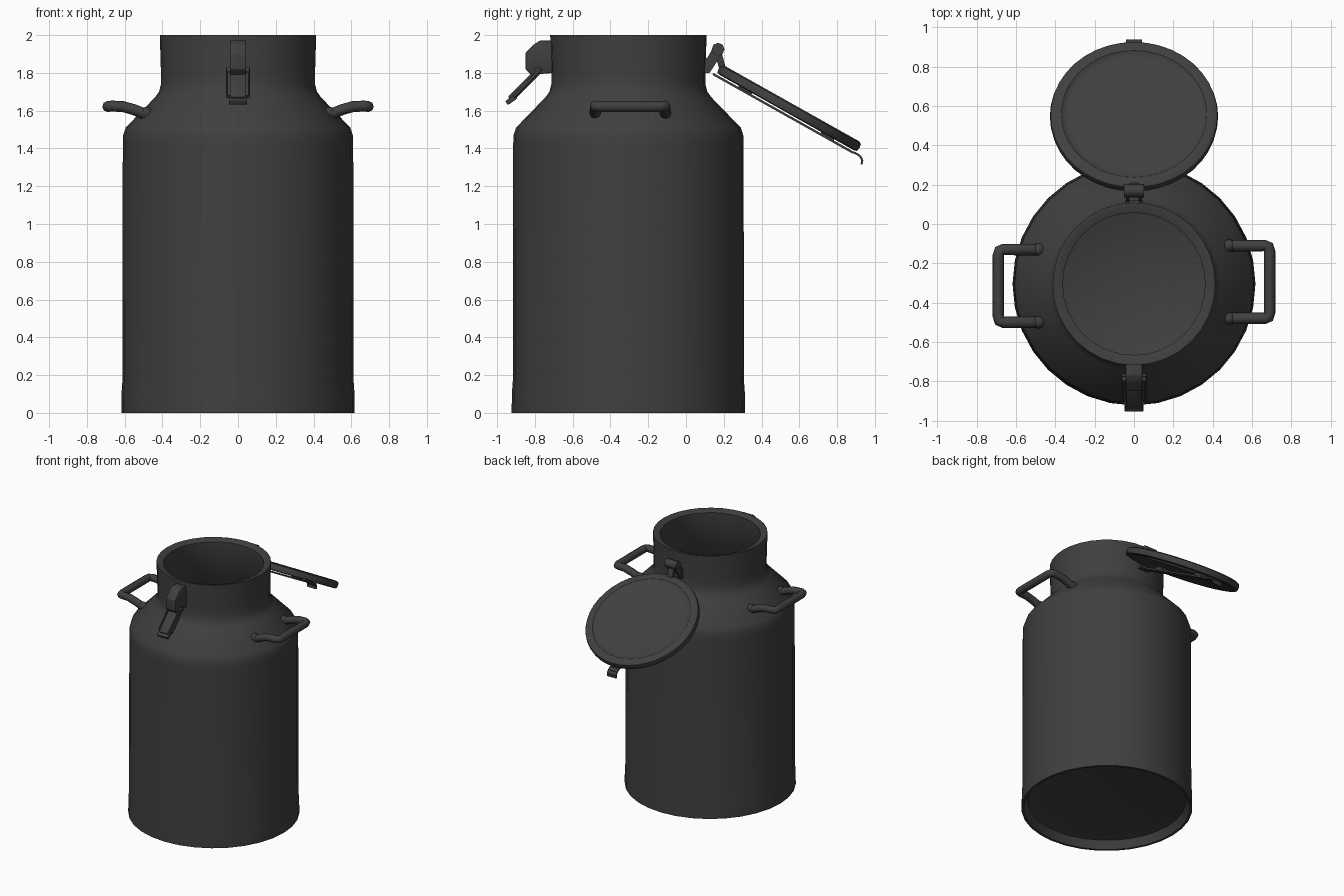
import bpy, bmesh, math
from mathutils import Matrix, Vector

if "Cube" in bpy.data.objects:
    bpy.data.objects.remove(bpy.data.objects["Cube"])

steel = bpy.data.materials.new("dark grey metal")
steel.use_nodes = True
GREY = (0.05, 0.05, 0.05, 1)
steel.diffuse_color = GREY
steel.node_tree.nodes["Principled BSDF"].inputs["Base Color"].default_value = GREY

AXIS_Y = -0.305


def add(name, mesh, smooth=True, angle=35):
    ob = bpy.data.objects.new(name, mesh)
    bpy.context.collection.objects.link(ob)
    mesh.materials.clear()
    mesh.materials.append(steel)
    if smooth:
        bpy.ops.object.select_all(action="DESELECT")
        ob.select_set(True)
        bpy.context.view_layer.objects.active = ob
        bpy.ops.object.shade_smooth_by_angle(angle=math.radians(angle))
    return ob


def finish(name, bm, smooth=True, angle=35):
    bmesh.ops.recalc_face_normals(bm, faces=bm.faces)
    mesh = bpy.data.meshes.new(name)
    bm.to_mesh(mesh)
    bm.free()
    return add(name, mesh, smooth, angle)


def lathe(name, profile, sides=32, angle=35):
    """Spin an (radius, z) outline around the z axis."""
    bm = bmesh.new()
    verts = [bm.verts.new((r, 0, z)) for r, z in profile]
    edges = [bm.edges.new(pair) for pair in zip(verts, verts[1:])]
    bmesh.ops.spin(bm, geom=verts + edges, axis=(0, 0, 1), cent=(0, 0, 0),
                   angle=math.tau, steps=sides)
    bmesh.ops.remove_doubles(bm, verts=bm.verts, dist=1e-4)
    return finish(name, bm, True, angle)


def plate(name, outline, half_width, bevel=0.0, x=0.0):
    """Extrude a (y, z) outline along x, centred on x."""
    bm = bmesh.new()
    face = bm.faces.new([bm.verts.new((x - half_width, y, z)) for y, z in outline])
    out = bmesh.ops.extrude_face_region(bm, geom=[face])
    moved = [v for v in out["geom"] if isinstance(v, bmesh.types.BMVert)]
    bmesh.ops.translate(bm, verts=moved, vec=(2 * half_width, 0, 0))
    if bevel:
        bmesh.ops.bevel(bm, geom=bm.edges[:], offset=bevel, segments=2,
                        profile=0.5, affect="EDGES")
    return finish(name, bm)


def strip(a, b, thick):
    """Outline of a straight bar between two (y, z) points."""
    a, b = Vector(a), Vector(b)
    d = (b - a).normalized() * thick / 2
    n = Vector((-d.y, d.x))
    return [a + n, b + n, b - n, a - n]


def rod(name, points, radius, cyclic=False, smooth_path=False):
    """Round bar along a path."""
    curve = bpy.data.curves.new(name, "CURVE")
    curve.dimensions = "3D"
    curve.bevel_depth = radius
    curve.bevel_resolution = 2
    curve.use_fill_caps = True
    spline = curve.splines.new("POLY")
    spline.points.add(len(points) - 1)
    for p, co in zip(spline.points, points):
        p.co = (*co, 1)
    spline.use_cyclic_u = cyclic
    temp = bpy.data.objects.new(name + " path", curve)
    bpy.context.collection.objects.link(temp)
    bpy.context.view_layer.update()
    mesh = bpy.data.meshes.new_from_object(
        temp.evaluated_get(bpy.context.evaluated_depsgraph_get()))
    bpy.data.objects.remove(temp)
    return add(name, mesh, True, 50)


# Can: recessed base, straight wall, sloping shoulder, open neck and hollow inside
can = lathe("can_body", [
    (0, 0.09), (0.45, 0.085), (0.57, 0.06), (0.6, 0.0), (0.618, 0.0), (0.617, 0.1),
    (0.612, 0.17), (0.61, 1.42), (0.608, 1.47), (0.595, 1.51), (0.44, 1.67),
    (0.418, 1.7), (0.408, 1.74), (0.408, 1.8), (0.414, 2.0), (0.4, 2.0),
    (0.362, 1.985), (0.362, 1.72), (0.56, 1.49), (0.575, 1.4),
    (0.575, 0.2), (0.5, 0.13), (0, 0.12)], angle=50)
can.location.y = AXIS_Y

# Carrying handles, one on each side
for side, name in ((1, "left_handle"), (-1, "right_handle")):
    mid = AXIS_Y + 0.01 * side
    half = [(0.47, 0.185, 1.575), (0.5, 0.185, 1.585), (0.55, 0.185, 1.605),
            (0.61, 0.185, 1.622), (0.665, 0.185, 1.624), (0.685, 0.178, 1.623),
            (0.69, 0.155, 1.622)]
    path = half + [(x, -y, z) for x, y, z in reversed(half)]
    rod(name, [(side * x, mid + y, z) for x, y, z in path], 0.029)
    # Feet welded to the shoulder
    for end in (-1, 1):
        bm = bmesh.new()
        bmesh.ops.create_uvsphere(bm, u_segments=12, v_segments=8, radius=0.032)
        bmesh.ops.translate(bm, verts=bm.verts,
                            vec=(side * 0.485, mid + end * 0.185, 1.588))
        finish(name + "_foot", bm)

# Lid, built flat and then swung open on its hinge
TILT = Matrix.Translation((0, 0.56, 1.638)) @ Matrix.Rotation(math.radians(-29.3), 4, "X")
lid_parts = [lathe("lid", [
    (0, -0.014), (0.33, -0.014), (0.355, -0.011), (0.37, 0), (0.41, 0), (0.424, -0.008),
    (0.428, -0.025), (0.424, -0.05), (0.41, -0.055), (0.385, -0.055),
    (0.37, -0.045), (0, -0.04)], sides=40)]

# Strap under the lid with a curled catch at its free end
lid_parts.append(plate("lid_strap", strip((-0.44, -0.068), (0.41, -0.068), 0.012), 0.04))
for y in (-0.25, 0.25):
    lid_parts.append(plate("strap_spacer", strip((y - 0.04, -0.053), (y + 0.04, -0.053), 0.03), 0.03))
catch = [(0.4, -0.068), (0.428, -0.064), (0.452, -0.066), (0.472, -0.078), (0.48, -0.1)]
for a, b in zip(catch, catch[1:]):
    lid_parts.append(plate("lid_catch", strip(a, b, 0.011), 0.04))
for part in lid_parts:
    part.matrix_world = TILT

# Hinge: neck bracket, knuckle and lid arm
for side in (-1, 1):
    plate("hinge_bracket", [(0.09, 1.8), (0.125, 1.8), (0.2, 1.915), (0.185, 1.945),
                            (0.15, 1.945), (0.09, 1.84)], 0.008, x=side * 0.032)
rod("hinge_pin", [(-0.05, 0.17, 1.925), (0.05, 0.17, 1.925)], 0.034)
plate("hinge_arm", strip((0.165, 1.925), (0.2, 1.8), 0.035), 0.024, 0.004)
plate("hinge_base", [(0.09, 1.8), (0.12, 1.8), (0.12, 1.88), (0.09, 1.88)], 0.045)

# Toggle latch on the front of the neck
plate("latch_block", [(-0.7, 1.97), (-0.77, 1.972), (-0.8, 1.955), (-0.85, 1.905),
                      (-0.85, 1.82), (-0.82, 1.79), (-0.7, 1.8)], 0.043, 0.006)
plate("latch_lever", strip((-0.78, 1.81), (-0.93, 1.66), 0.035), 0.04, 0.005)
plate("latch_lip", strip((-0.9, 1.675), (-0.95, 1.64), 0.025), 0.048, 0.005)
rod("latch_wire", [(-0.058, -0.77, 1.82), (0.058, -0.77, 1.82),
                   (0.058, -0.91, 1.675), (-0.058, -0.91, 1.675)], 0.008, cyclic=True)
rod("latch_pin", [(-0.06, -0.79, 1.815), (0.06, -0.79, 1.815)], 0.014)
